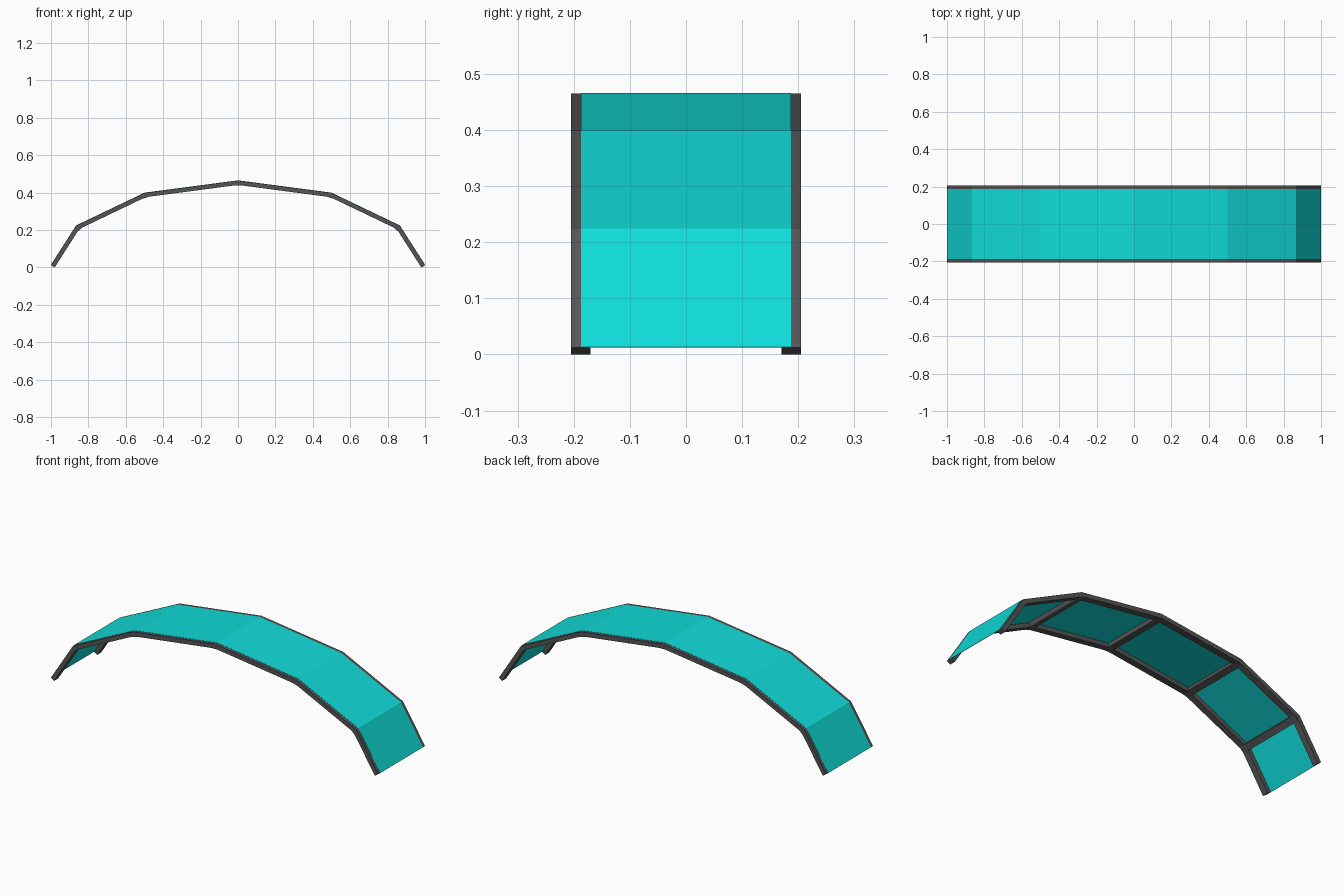
import bpy, bmesh
from mathutils import Vector

if "Cube" in bpy.data.objects:
    bpy.data.objects.remove(bpy.data.objects["Cube"])

# Outer arch profile (x, z), mirrored about x = 0
half = [(1.0, 0.0127), (0.865, 0.224), (0.5, 0.399), (0.0, 0.465)]
arch = [Vector((-x, z)) for x, z in half] + [Vector(p) for p in half[-2::-1]]
W, T, Y = 0.035, 0.0236, 0.205   # bar width, bar depth, half width of arch


def material(name, rgb):
    m = bpy.data.materials.new(name)
    m.diffuse_color = (*rgb, 1)
    m.use_nodes = True
    m.node_tree.nodes["Principled BSDF"].inputs["Base Color"].default_value = m.diffuse_color
    return m


teal = material("teal", (0.005, 0.72, 0.7))
dark = material("dark_grey", (0.09, 0.09, 0.09))


def left_normal(d):
    return Vector((-d.y, d.x)).normalized()


def joint(i):
    """Outward mitre direction at a profile point, and its mitre scale."""
    a = left_normal(arch[i] - arch[i - 1]) if i > 0 else None
    b = left_normal(arch[i + 1] - arch[i]) if i < len(arch) - 1 else None
    a, b = a or b, b or a
    n = (a + b).normalized()
    return n, 1 / n.dot(a)


def prism(name, rings, mat):
    """Loft through four-cornered rings and cap both ends."""
    bm = bmesh.new()
    vs = [[bm.verts.new(c) for c in r] for r in rings]
    for r, s in zip(vs, vs[1:]):
        for k in range(4):
            bm.faces.new((r[k], r[(k + 1) % 4], s[(k + 1) % 4], s[k]))
    bm.faces.new(vs[0])
    bm.faces.new(vs[-1])
    bmesh.ops.recalc_face_normals(bm, faces=bm.faces)
    me = bpy.data.meshes.new(name)
    bm.to_mesh(me)
    bm.free()
    me.materials.append(mat)
    ob = bpy.data.objects.new(name, me)
    bpy.context.collection.objects.link(ob)


def ribbon(name, indices, y0, y1, top, bottom, mat):
    """Mitred strip following the arch between two offsets from the profile."""
    rings = []
    for i in indices:
        n, s = joint(i)
        p, q = arch[i] + n * s * top, arch[i] + n * s * bottom
        rings.append([(p.x, y0, p.y), (p.x, y1, p.y), (q.x, y1, q.y), (q.x, y0, q.y)])
    prism(name, rings, mat)


# Side rails
ribbon("front_rail", range(7), -Y, -Y + W, 0, -T, dark)
ribbon("back_rail", range(7), Y - W, Y, 0, -T, dark)

# Thin roof panels resting on the rails
for i in range(6):
    ribbon(f"roof_panel_{i + 1}", (i, i + 1), -0.187, 0.187, 0.001, -0.001, teal)

# Cross beams under each joint, just touching the panels
for i in range(1, 6):
    n, s = joint(i)
    t = Vector((n.y, -n.x))
    drop = W / 2 * (s * s - 1) ** 0.5 + 0.001
    corners = [arch[i] + t * u * W / 2 - n * (drop + v)
               for u, v in ((-1, 0), (1, 0), (1, T), (-1, T))]
    prism(f"cross_beam_{i}", [[(c.x, y, c.y) for c in corners]
                              for y in (-Y + 0.001, Y - 0.001)], dark)
